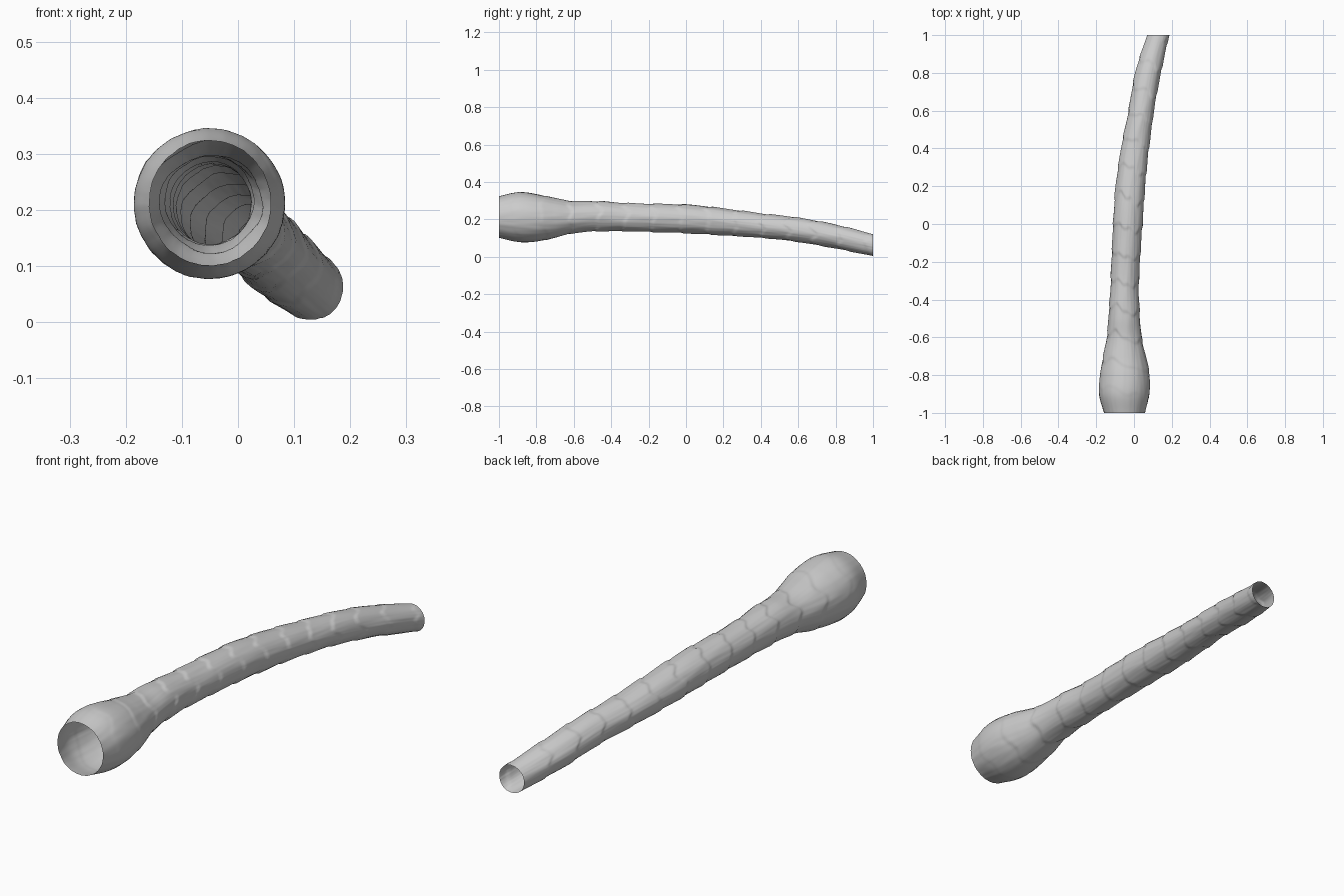
import bpy, bmesh, math
from mathutils import Vector, noise

cube = bpy.data.objects.get("Cube")
if cube:
    bpy.data.objects.remove(cube, do_unlink=True)

# Sections along the tube: y, x left, x right, z low, z high
SECTIONS = [
    (-1.0, -.16, .06, .10, .325), (-.9, -.187, .083, .077, .347),
    (-.8, -.181, .084, .08, .337), (-.7, -.165, .065, .10, .315),
    (-.6, -.145, .042, .125, .298), (-.5, -.137, .032, .133, .30),
    (-.3, -.124, .027, .135, .287), (0, -.112, .046, .125, .28),
    (.2, -.098, .06, .113, .26), (.4, -.07, .08, .10, .233),
    (.6, -.03, .107, .078, .21), (.8, .005, .143, .043, .173),
    (1.0, .068, .188, .003, .122)]
SIDES, RINGS = 96, 240
LIP = 0.145          # length of one overlapping growth segment


def section(y):
    """Smoothly interpolated centre and radii at y."""
    i = max(k for k in range(len(SECTIONS) - 1) if SECTIONS[k][0] <= y + 1e-9)
    a, b = SECTIONS[i], SECTIONS[i + 1]
    p, q = SECTIONS[max(i - 1, 0)], SECTIONS[min(i + 2, len(SECTIONS) - 1)]
    h = b[0] - a[0]
    t = (y - a[0]) / h
    v = []
    for k in range(1, 5):
        m0 = (b[k] - p[k]) / (b[0] - p[0]) * h
        m1 = (q[k] - a[k]) / (q[0] - a[0]) * h
        v.append((2*t**3 - 3*t*t + 1) * a[k] + (t**3 - 2*t*t + t) * m0
                 + (3*t*t - 2*t**3) * b[k] + (t**3 - t*t) * m1)
    return (v[0] + v[1]) / 2, (v[2] + v[3]) / 2, (v[1] - v[0]) / 2, (v[3] - v[2]) / 2


def bark(y, a):
    """Radius factor: stepped segment lips, long lumps and fine streaks."""
    c, s = math.cos(a), math.sin(a)
    wander = 0.05 * noise.noise(Vector((c * 1.5, y * 2, s * 1.5)))
    phase = ((y + wander + 0.03 * c + 1.04) / LIP) % 1
    step = min(phase / 0.1, (1 - phase) / 0.9)
    tube = min(1, max(0.15, (y + 0.9) / 0.35)) * min(1, (1.05 - y) / 0.1)
    lumps = noise.noise(Vector((c * 2, y * 7, s * 2 + 5)))
    streaks = noise.noise(Vector((c * 9, y * 8, s * 9)))
    return 0.985 + tube * (0.055 * (step - 0.5) + 0.025 * lumps) + 0.012 * streaks


# Hollow stalk with a swollen front end, open at both ends
bm = bmesh.new()
rings = []
for j in range(RINGS + 1):
    y = -1 + 2 * j / RINGS
    cx, cz, rx, rz = section(y)
    ring = []
    for i in range(SIDES):
        a = math.tau * i / SIDES
        f = bark(y, a)
        ring.append(bm.verts.new((cx + rx * f * math.cos(a), y,
                                  max(0, cz + rz * f * math.sin(a)))))
    rings.append(ring)
for r0, r1 in zip(rings, rings[1:]):
    for i in range(SIDES):
        n = (i + 1) % SIDES
        bm.faces.new((r0[i], r1[i], r1[n], r0[n]))
bmesh.ops.recalc_face_normals(bm, faces=bm.faces)
mesh = bpy.data.meshes.new("hollow_stalk")
bm.to_mesh(mesh)
bm.free()
stalk = bpy.data.objects.new("hollow_stalk", mesh)
bpy.context.collection.objects.link(stalk)

# One plain grey
grey = bpy.data.materials.new("light grey")
grey.use_nodes = True
colour = (0.6, 0.6, 0.6, 1)
grey.diffuse_color = colour
grey.node_tree.nodes["Principled BSDF"].inputs["Base Color"].default_value = colour
mesh.materials.append(grey)

bpy.ops.object.select_all(action="DESELECT")
stalk.select_set(True)
bpy.context.view_layer.objects.active = stalk
bpy.ops.object.shade_smooth_by_angle(angle=math.radians(35))
